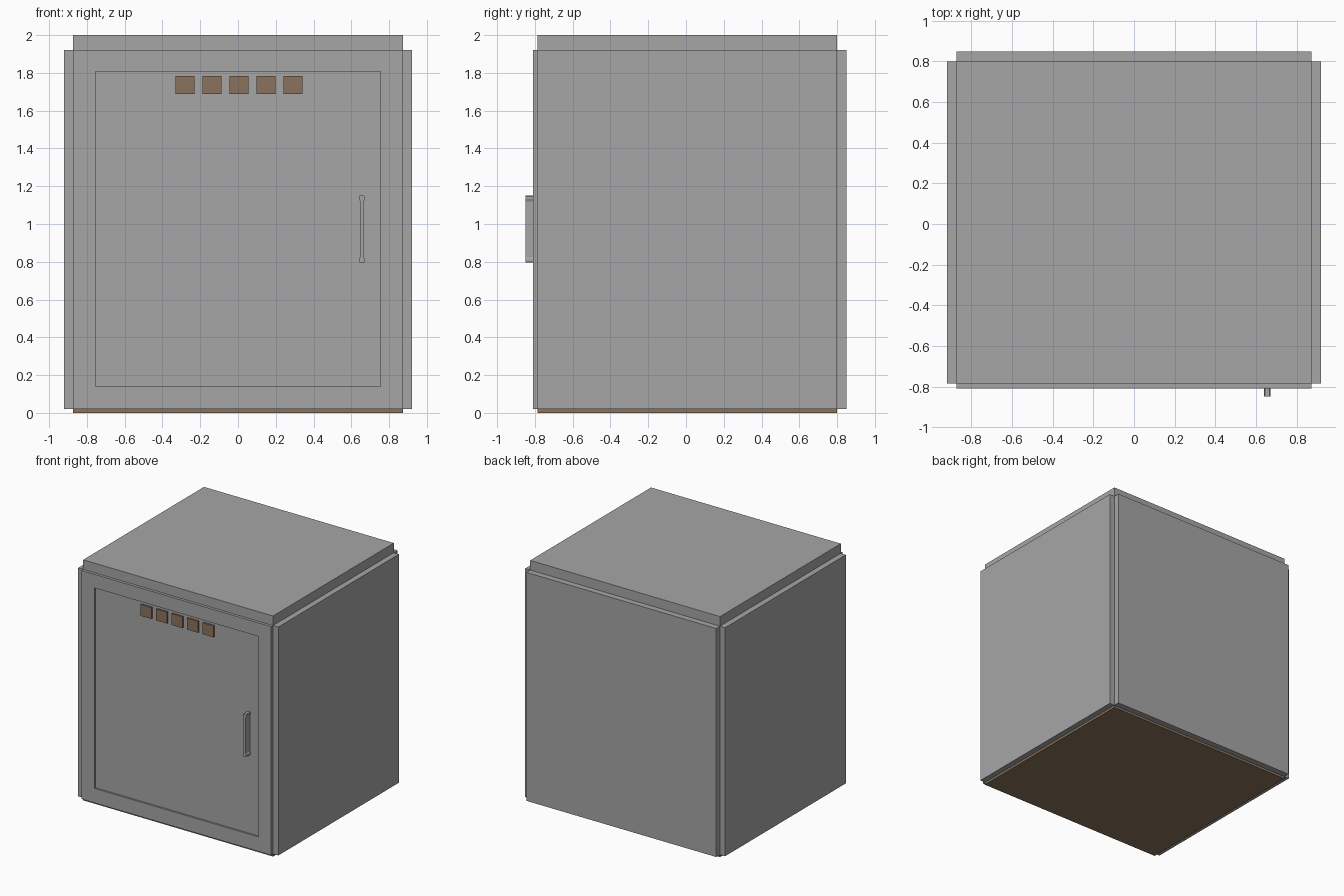
import bpy, bmesh

if "Cube" in bpy.data.objects:
    bpy.data.objects.remove(bpy.data.objects["Cube"])


def material(name, rgb):
    m = bpy.data.materials.new(name)
    m.diffuse_color = (*rgb, 1)
    m.use_nodes = True
    m.node_tree.nodes["Principled BSDF"].inputs["Base Color"].default_value = m.diffuse_color
    return m


GREY = material("grey metal", (0.38, 0.38, 0.385))
BROWN = material("brown", (0.26, 0.17, 0.107))


def finish(name, bm, mat):
    bmesh.ops.recalc_face_normals(bm, faces=bm.faces)
    mesh = bpy.data.meshes.new(name)
    bm.to_mesh(mesh)
    bm.free()
    mesh.materials.append(mat)
    ob = bpy.data.objects.new(name, mesh)
    bpy.context.collection.objects.link(ob)
    return ob


def box(name, x, y, z, mat):
    bm = bmesh.new()
    bmesh.ops.create_cube(bm, size=1)
    for v in bm.verts:
        for i, (a, b) in enumerate((x, y, z)):
            v.co[i] = b if v.co[i] > 0 else a
    return finish(name, bm, mat)


def extruded(name, profile, y0, y1, mat):
    # x-z outline pushed along y
    bm = bmesh.new()
    face = bm.faces.new([bm.verts.new((x, y0, z)) for x, z in profile])
    new = bmesh.ops.extrude_face_region(bm, geom=[face])["geom"]
    bmesh.ops.translate(bm, vec=(0, y1 - y0, 0),
                        verts=[g for g in new if isinstance(g, bmesh.types.BMVert)])
    return finish(name, bm, mat)


W, SIDE = 0.873, 0.92
LOW, HIGH = 0.02, 1.92

# Cabinet body and brown underside
box("body", (-W, W), (-0.787, 0.80), (LOW, 2.0), GREY)
box("base", (-W, W), (-0.787, 0.80), (0, LOW), BROWN)

# Side and back panels
for s, side in ((-1, "left"), (1, "right")):
    box(side + "_panel", sorted((s * W, s * SIDE)), (-0.785, 0.80), (LOW, HIGH), GREY)
box("back_panel", (-W, W), (0.80, 0.85), (LOW, HIGH), GREY)

# Front frame around the recessed door
bm = bmesh.new()
outer = [(-W, LOW), (W, LOW), (W, HIGH), (-W, HIGH)]
inner = [(-0.755, 0.14), (0.755, 0.14), (0.755, 1.807), (-0.755, 1.807)]
o, n = ([bm.verts.new((x, -0.81, z)) for x, z in ring] for ring in (outer, inner))
faces = [bm.faces.new((o[i], o[(i + 1) % 4], n[(i + 1) % 4], n[i])) for i in range(4)]
new = bmesh.ops.extrude_face_region(bm, geom=faces)["geom"]
bmesh.ops.translate(bm, vec=(0, 0.023, 0),
                    verts=[g for g in new if isinstance(g, bmesh.types.BMVert)])
finish("front_frame", bm, GREY)
box("door", (-0.755, 0.755), (-0.795, -0.78), (0.14, 1.807), GREY)

# Row of vents
for i in range(5):
    x = 0.005 + (i - 2) * 0.143
    box(f"vent_{i + 1}", (x - 0.05, x + 0.05), (-0.809, -0.79), (1.688, 1.783), BROWN)

# Handle: slim bar with wider ends
half = [(0.012, 0.795), (0.016, 0.80), (0.016, 0.812), (0.010, 0.825)]
right = half + [(x, 1.945 - z) for x, z in reversed(half)]
outline = [(0.656 + x, z) for x, z in right] + [(0.656 - x, z) for x, z in reversed(right)]
extruded("handle", outline, -0.85, -0.79, GREY)
